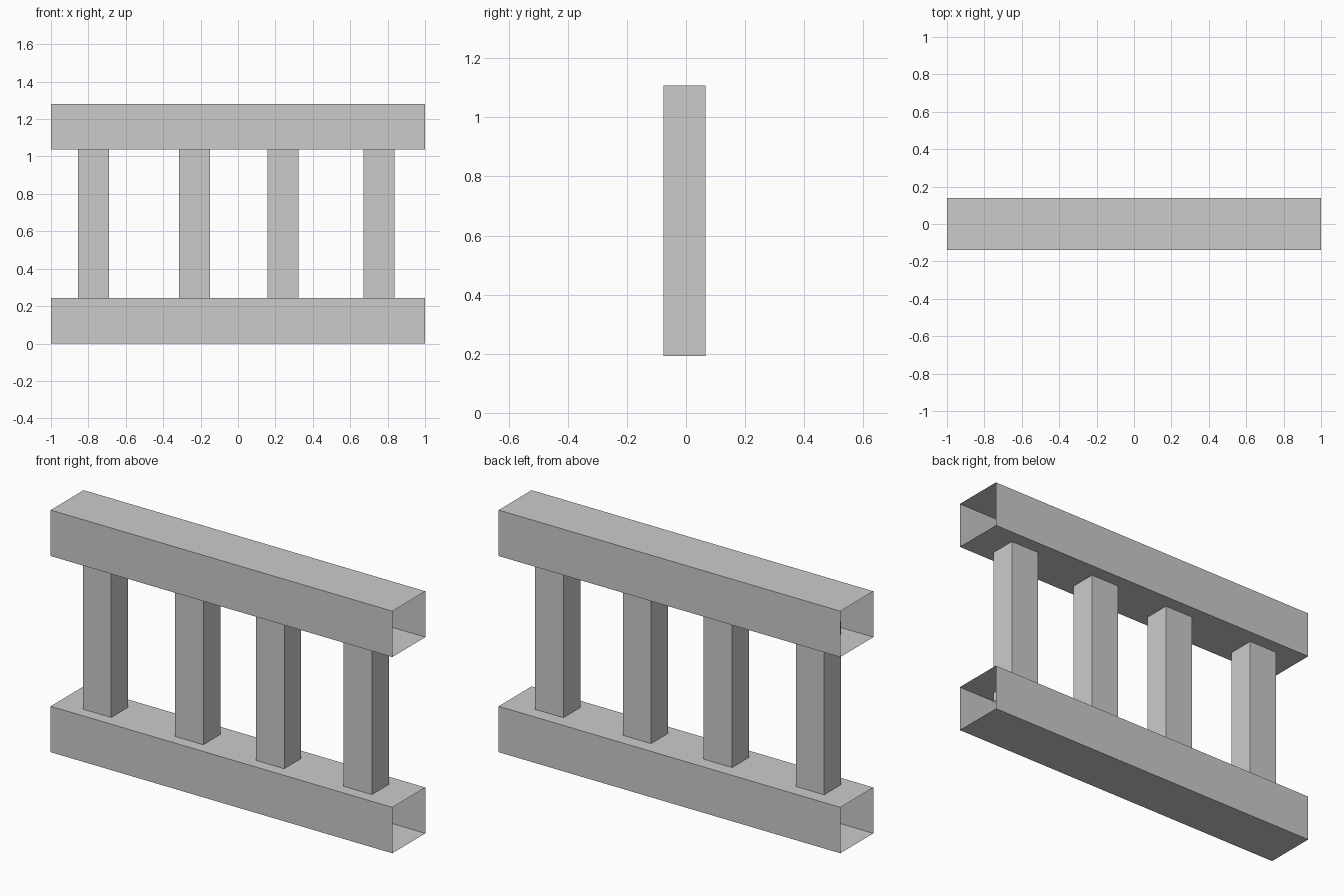
import bpy, bmesh
from mathutils import Vector

if "Cube" in bpy.data.objects:
    bpy.data.objects.remove(bpy.data.objects["Cube"])


def open_box(name, lo, hi, axis):
    """Box without the two end faces along the given axis."""
    lo, hi = Vector(lo), Vector(hi)
    bm = bmesh.new()
    bmesh.ops.create_cube(bm, size=1)
    bm.normal_update()
    ends = [f for f in bm.faces if abs(f.normal[axis]) > 0.9]
    bmesh.ops.delete(bm, geom=ends, context='FACES_ONLY')
    size, mid = hi - lo, (lo + hi) / 2
    for v in bm.verts:
        v.co = Vector([c * s for c, s in zip(v.co, size)])
    mesh = bpy.data.meshes.new(name)
    bm.to_mesh(mesh)
    bm.free()
    obj = bpy.data.objects.new(name, mesh)
    obj.location = mid
    bpy.context.collection.objects.link(obj)
    return obj


# Horizontal rails, hollow and open at both ends
for name, z in (("bottom_rail", 0.0), ("top_rail", 1.038)):
    open_box(name, (-1, -0.138, z), (1, 0.138, z + 0.243), 0)

# Four posts, unevenly spaced, sunk into both rails
for i, x in enumerate((-0.772, -0.233, 0.241, 0.754), 1):
    open_box(f"post_{i}", (x - 0.083, -0.076, 0.193), (x + 0.083, 0.066, 1.108), 2)
